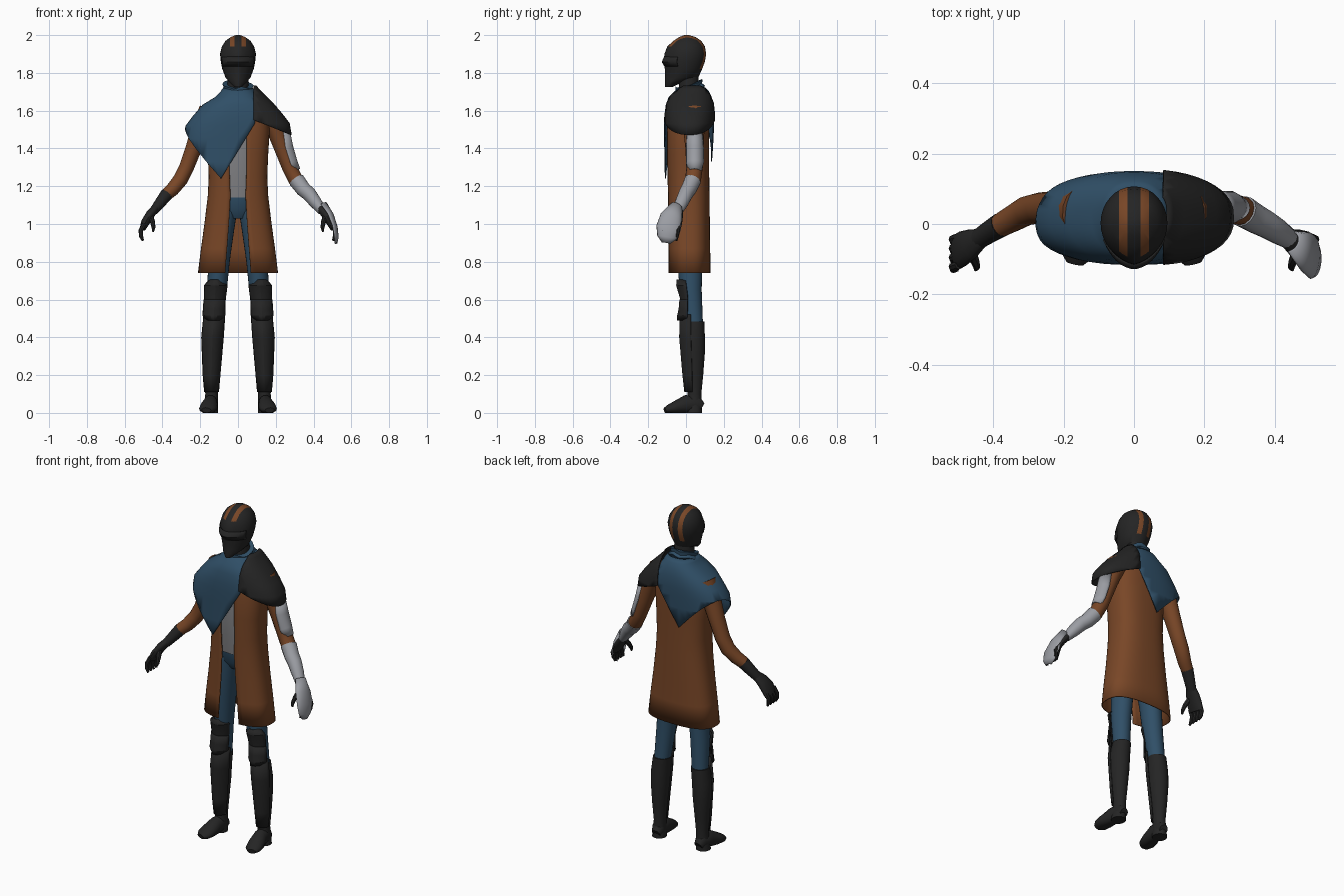
import bpy, bmesh, math
from mathutils import Vector


def material(name, r, g, b):
    m = bpy.data.materials.new(name)
    m.diffuse_color = (r, g, b, 1)
    return m


BLACK = material("charcoal", 0.018, 0.018, 0.018)
BROWN = material("rust brown", 0.19, 0.062, 0.02)
BLUE = material("slate blue", 0.029, 0.078, 0.135)
SHIRT = material("shirt grey", 0.21, 0.21, 0.22)
STEEL = material("steel grey", 0.33, 0.34, 0.37)


def finish(name, bm, mats, thick=0.0, angle=40):
    bmesh.ops.recalc_face_normals(bm, faces=bm.faces)
    me = bpy.data.meshes.new(name)
    bm.to_mesh(me)
    bm.free()
    ob = bpy.data.objects.new(name, me)
    bpy.context.collection.objects.link(ob)
    for m in mats:
        me.materials.append(m)
    bpy.ops.object.select_all(action='DESELECT')
    ob.select_set(True)
    bpy.context.view_layer.objects.active = ob
    bpy.ops.object.shade_smooth_by_angle(angle=math.radians(angle))
    if thick:
        mod = ob.modifiers.new("thickness", 'SOLIDIFY')
        mod.thickness = thick
        mod.offset = 0
    return ob


def skin(rows, closed):
    """Bridge equal rows of points; closed rows get end caps."""
    bm = bmesh.new()
    vs = [[bm.verts.new(p) for p in row] for row in rows]
    n = len(vs[0])
    for a, b in zip(vs, vs[1:]):
        for i in range(n if closed else n - 1):
            j = (i + 1) % n
            bm.faces.new((a[i], a[j], b[j], b[i]))
    if closed:
        bm.faces.new(vs[0])
        bm.faces.new(vs[-1])
    return bm


def loft(rings, n=24, a0=None, a1=None, p=2.0):
    """Stack rings (z, cx, cy, rx, ry[, front gap half width])."""
    rows = []
    closed = a0 is None and len(rings[0]) == 5
    for z, cx, cy, rx, ry, *gap in rings:
        s, e = (-90, 270) if a0 is None else (a0, a1)
        if gap:
            d = 90 - math.degrees(math.acos((gap[0] / rx) ** (p / 2)))
            s, e = s + d, e - d
        row = []
        for i in range(n if closed else n + 1):
            t = math.radians(s + (e - s) * i / n)
            c, k = math.cos(t), math.sin(t)
            row.append((cx + rx * math.copysign(abs(c) ** (2 / p), c),
                        cy + ry * math.copysign(abs(k) ** (2 / p), k), z))
        rows.append(row)
    return skin(rows, closed)


def tube(pts, n=14, a0=None, a1=None):
    """Sweep ellipses along points (x, y, z, ru, rv)."""
    P = [Vector(q[:3]) for q in pts]
    rows = []
    closed = a0 is None
    s, e = (0, 360) if closed else (a0, a1)
    for i, q in enumerate(pts):
        t = (P[min(i + 1, len(P) - 1)] - P[max(i - 1, 0)]).normalized()
        u = Vector((1, 0, 0)) if abs(t.y) > 0.8 else Vector((0, 1, 0))
        u = (u - t * u.dot(t)).normalized()
        v = t.cross(u)
        row = []
        for k in range(n if closed else n + 1):
            a = math.radians(s + (e - s) * k / n)
            row.append(P[i] + u * q[3] * math.cos(a) + v * q[4] * math.sin(a))
        rows.append(row)
    return skin(rows, closed)


def cut(bm, co, no, keep_all=False):
    bmesh.ops.bisect_plane(bm, geom=bm.verts[:] + bm.edges[:] + bm.faces[:],
                           plane_co=co, plane_no=no, clear_outer=not keep_all)


def below(a, b, c):
    """Downward normal of the plane through three points."""
    n = (Vector(b) - Vector(a)).cross(Vector(c) - Vector(a))
    return n if n.z < 0 else -n


# helmet with two stripes: (z, front y, back y, half width)
prof = [(1.725, -.098, -.06, .02), (1.75, -.1, -.02, .045), (1.775, -.1, .065, .066),
        (1.82, -.1, .085, .083), (1.86, -.106, .1, .091), (1.90, -.102, .107, .095),
        (1.94, -.087, .1, .085), (1.97, -.066, .08, .066), (1.99, -.035, .05, .038),
        (2.0, -.01, .015, .012)]
bm = loft([(z, 0, (f + b) / 2, w, (b - f) / 2) for z, f, b, w in prof], n=32)
for v in bm.verts:
    if v.co.y < -.03 and v.co.z < 1.95:
        v.co.y -= .012 * max(0, 1 - abs(v.co.x) / .06)
for x in (-.042, -.018, .018, .042):
    cut(bm, (x, 0, 0), (1, 0, 0), True)
for f in bm.faces:
    c = f.calc_center_median()
    if .018 < abs(c.x) < .042 and (c.z > 1.95 or (c.y > 0 and c.z > 1.8)):
        f.material_index = 1
finish("helmet", bm, [BLACK, BROWN])
finish("visor", loft([(1.835, 0, 0, .09, .112), (1.858, 0, 0, .093, .126),
                      (1.885, 0, 0, .096, .114)], 16, 205, 335, 1.8), [BLACK], .005, 20)
finish("neck", loft([(1.6, 0, .02, .06, .06), (1.79, 0, .015, .055, .05)]), [BLACK])

# rumpled collar, higher at the back
bm = loft([(1.65, 0, .015, .11, .1), (1.685, 0, .015, .08, .075), (1.7, 0, .015, .09, .085),
           (1.715, 0, .015, .075, .07), (1.735, 0, .015, .082, .072)])
for v in bm.verts:
    v.co.z += .35 * max(v.co.y - .01, -.04) + .006 * math.sin(v.co.x * 70)
finish("collar", bm, [BLUE])

# shoulder drape, cut into a pointed cape and a shoulder guard
drape = [(1.72, .075, .07, .03), (1.70, .09, .09, .03), (1.67, .12, .112, .022),
         (1.63, .185, .125, .02), (1.57, .237, .13, .018), (1.52, .275, .13, .016),
         (1.45, .287, .128, .015), (1.33, .287, .124, .012), (1.2, .287, .122, .01)]
bm = loft([(z, 0, cy, rx, ry, .0001) for z, rx, ry, cy in drape], 48, p=2.4)
bmesh.ops.remove_doubles(bm, verts=bm.verts, dist=.002)
tip_f, tip_b = (-.09, -.11, 1.24), (-.05, .13, 1.33)
cut(bm, tip_f, below(tip_f, tip_b, (-.28, .02, 1.515)))
cut(bm, tip_f, below(tip_f, tip_b, (.1, -.11, 1.55)))
cut(bm, (.09, 0, 0), (1, 0, 0))
finish("cape", bm, [BLUE], .005)

bm = loft([(z + .012, 0, cy + .002, rx + (.02 if z > 1.66 else -.004), ry + .006, .0001)
           for z, rx, ry, cy in drape], 48, p=2.4)
bmesh.ops.remove_doubles(bm, verts=bm.verts, dist=.002)
cut(bm, (.083, 0, 0), (-1, 0, 0))
cut(bm, (.085, 0, 1.55), (-.4, 0, -1))
finish("shoulder_guard", bm, [BLACK], .006)

# long open coat, shirt and hips
finish("coat", loft([(1.67, 0, .02, .09, .075, .03), (1.6, 0, .015, .15, .1, .045),
                     (1.5, 0, .01, .165, .11, .045), (1.37, 0, .01, .157, .11, .045),
                     (1.25, 0, .012, .152, .108, .044), (1.15, 0, .014, .157, .108, .04),
                     (1.0, 0, .016, .175, .107, .048), (.87, 0, .017, .193, .108, .058),
                     (.74, 0, .018, .209, .109, .068)], 44, p=2.6), [BROWN], .006)
finish("shirt", loft([(1.64, 0, .02, .09, .07), (1.5, 0, .01, .145, .098),
                      (1.25, 0, .01, .135, .096), (1.14, 0, .01, .135, .09)]), [SHIRT])
finish("hips", loft([(1.15, 0, .01, .125, .085), (1.08, 0, .012, .12, .08),
                     (1.03, 0, .015, .07, .05)]), [BLUE])

for s, side in ((-1, "right"), (1, "left")):
    def leg(rings):
        return [(z, s * x, y, rx, ry) for z, x, y, rx, ry in rings]

    def arm(pts):
        return [(s * x, *rest) for x, *rest in pts]

    # trousers, boots, feet and knee plates
    finish(side + "_trouser_leg", loft(leg([
        (1.1, .06, .012, .06, .075), (.95, .083, .015, .06, .072), (.8, .1, .02, .056, .066),
        (.65, .112, .025, .053, .058), (.46, .125, .045, .045, .045)])), [BLUE])
    finish(side + "_boot", loft(leg([
        (.485, .125, .045, .05, .052), (.4, .135, .038, .054, .062), (.32, .138, .04, .052, .06),
        (.2, .14, .045, .041, .046), (.1, .14, .045, .033, .036), (.05, .142, .045, .036, .04),
        (0, .145, .042, .04, .042)])), [BLACK])
    finish(side + "_shin_guard", loft(leg([
        (.52, .125, .035, .056, .066), (.4, .135, .035, .058, .068),
        (.2, .14, .04, .045, .056), (.11, .14, .04, .037, .046)]), 10, 190, 350, 1.7),
        [BLACK], .006, 20)
    bm = tube(arm([(.14, .084, .03, .025, .025), (.142, .06, .045, .036, .05),
                   (.146, .0, .045, .039, .05), (.155, -.05, .03, .047, .036),
                   (.163, -.09, .02, .044, .024), (.168, -.112, .014, .025, .014)]))
    for v in bm.verts:
        v.co.z = max(v.co.z, 0)
    finish(side + "_foot", bm, [BLACK])
    for part, rings in (("upper", [(.705, .12, .01, .03, .056), (.675, .118, .015, .063, .064),
                                   (.61, .122, .02, .058, .05), (.56, .125, .02, .05, .05)]),
                        ("lower", [(.6, .124, .02, .058, .052), (.55, .126, .02, .06, .056),
                                   (.515, .128, .02, .06, .064), (.49, .128, .02, .04, .064)])):
        finish(f"{side}_{part}_knee_plate", loft(leg(rings), 8, 195, 345, 1.7), [BLACK], .006, 20)

    # sleeve, forearm and palm
    finish(side + "_sleeve", tube(arm([
        (.15, .035, 1.6, .07, .06), (.2, .042, 1.5, .056, .05), (.235, .045, 1.4, .048, .044),
        (.272, .045, 1.3, .044, .04), (.305, .038, 1.235, .042, .04),
        (.345, .015, 1.185, .038, .037), (.38, -.004, 1.155, .034, .034)])), [BROWN])
    b = .004 if s > 0 else 0
    start = [(.31, .036, 1.232, .045, .044), (.345, .015, 1.185, .042, .041)] if s > 0 else []
    finish(side + "_forearm", tube(arm(start + [
        (.377, -.002, 1.158, .035 + b, .035 + b), (.41, -.022, 1.115, .032 + b, .03 + b),
        (.445, -.045, 1.07, .029, .024)])), [STEEL if s > 0 else BLACK])
    finish(side + "_palm", tube(arm([
        (.435, -.04, 1.085, .028, .022), (.465, -.058, 1.05, .044, .024),
        (.49, -.072, 1.01, .052, .023), (.505, -.078, .975, .05, .016)])), [BLACK])
    # fingers and thumb
    for i in range(4):
        y = -.038 - .026 * i
        finish(f"{side}_finger_{i + 1}", tube(arm([
            (.497, y, 1.0, .013, .013), (.515, y - .006, .965, .013, .012),
            (.513, y - .012, .935, .012, .011), (.503, y - .014, .912, .006, .006)]), 8), [BLACK])
    finish(side + "_thumb", tube(arm([
        (.465, -.075, 1.045, .018, .016), (.452, -.105, 1.01, .014, .013),
        (.447, -.122, .98, .011, .01), (.45, -.13, .96, .005, .005)]), 8), [BLACK])

# steel plates on the left arm only
finish("upper_arm_plate", tube([
    (.215, .045, 1.49, .04, .057), (.238, .047, 1.4, .046, .052), (.265, .047, 1.32, .046, .048),
    (.283, .046, 1.275, .034, .047)], 12, 15, 165), [STEEL], .006)
finish("hand_plate", tube([
    (.445, -.05, 1.095, .03, .028), (.482, -.078, 1.04, .055, .024), (.503, -.092, .98, .063, .022),
    (.51, -.1, .93, .05, .02), (.512, -.106, .9, .02, .012)], 12, 0, 180), [STEEL], .006)
